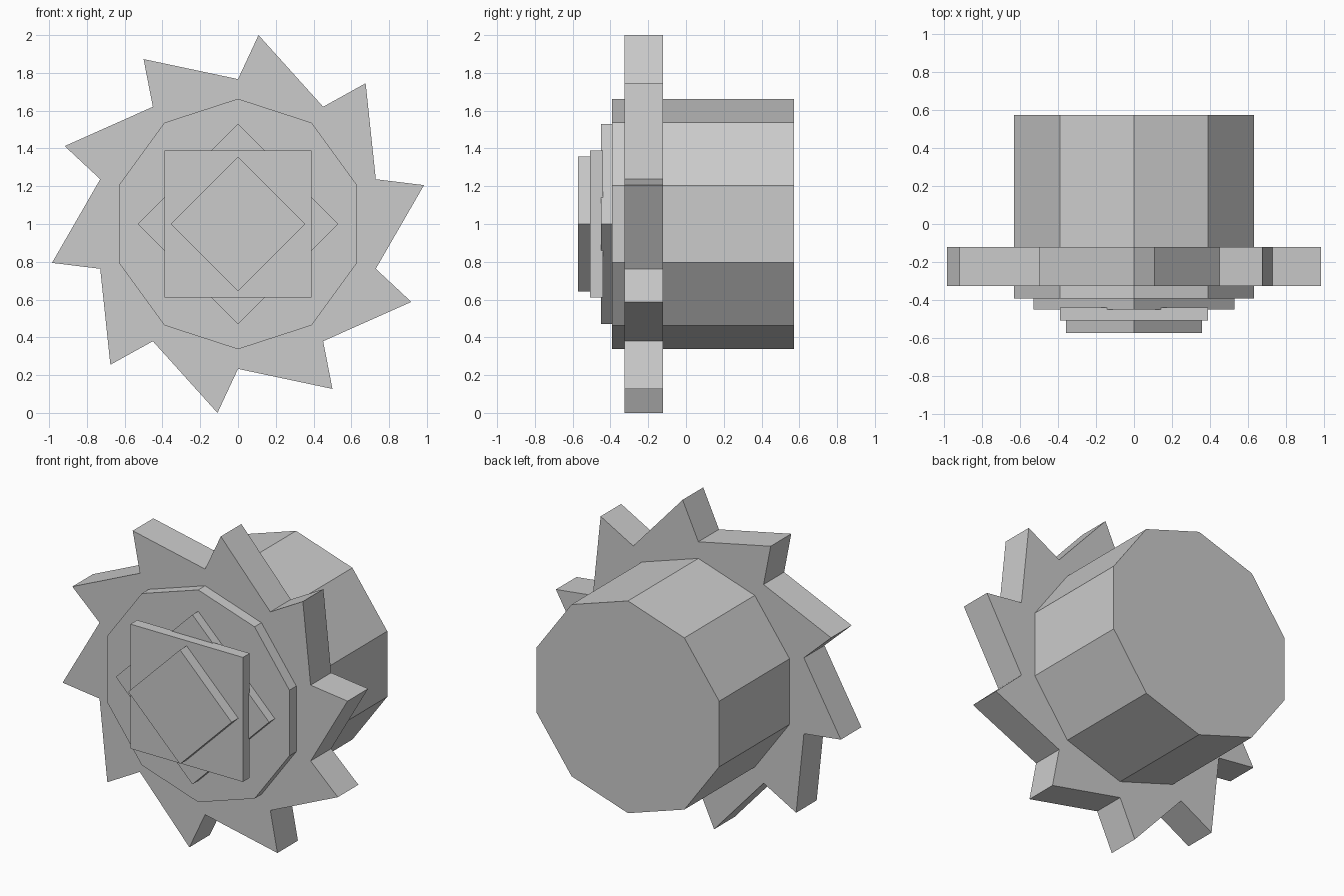
import bpy
import bmesh
from math import sin, cos, radians

old = bpy.data.objects.get("Cube")
if old:
    bpy.data.objects.remove(old, do_unlink=True)

grey = bpy.data.materials.new("plain_grey")
grey.use_nodes = True
colour = (0.6, 0.6, 0.6, 1.0)
grey.diffuse_color = colour
grey.node_tree.nodes["Principled BSDF"].inputs["Base Color"].default_value = colour

CENTRE_Z = 1.0


def clock_point(radius, degrees):
    """Point at a clockwise angle from straight up, as seen from the front."""
    a = radians(degrees)
    return radius * sin(a), radius * cos(a)


def polygon(sides, radius, turn=0):
    return [clock_point(radius, turn + i * 360 / sides) for i in range(sides)]


def extrude_profile(name, profile, front, back):
    """Solid made by sweeping an x-z outline from front to back along y."""
    bm = bmesh.new()
    face = bm.faces.new([bm.verts.new((x, front, CENTRE_Z + z)) for x, z in profile])
    result = bmesh.ops.extrude_face_region(bm, geom=[face], use_keep_orig=True)
    verts = [v for v in result["geom"] if isinstance(v, bmesh.types.BMVert)]
    bmesh.ops.translate(bm, verts=verts, vec=(0, back - front, 0))
    bmesh.ops.recalc_face_normals(bm, faces=bm.faces)
    mesh = bpy.data.meshes.new(name)
    bm.to_mesh(mesh)
    bm.free()
    mesh.materials.append(grey)
    obj = bpy.data.objects.new(name, mesh)
    bpy.context.collection.objects.link(obj)
    return obj


# Ten-sided drum
extrude_profile("drum_body", polygon(10, 0.663), -0.393, 0.573)

# Saw-toothed collar: each valley is followed by a leaning tip
teeth = []
for i in range(10):
    teeth.append(clock_point(0.767, i * 36))
    teeth.append(clock_point(1.006, i * 36 + 6.2))
extrude_profile("toothed_collar", teeth, -0.325, -0.122)

# Stacked square plates on the front, each set into the one behind
extrude_profile("rear_diamond_plate", polygon(4, 0.53), -0.45, -0.38)
extrude_profile("square_plate", polygon(4, 0.55, 45), -0.507, -0.44)
extrude_profile("front_diamond_plate", polygon(4, 0.357), -0.573, -0.49)
